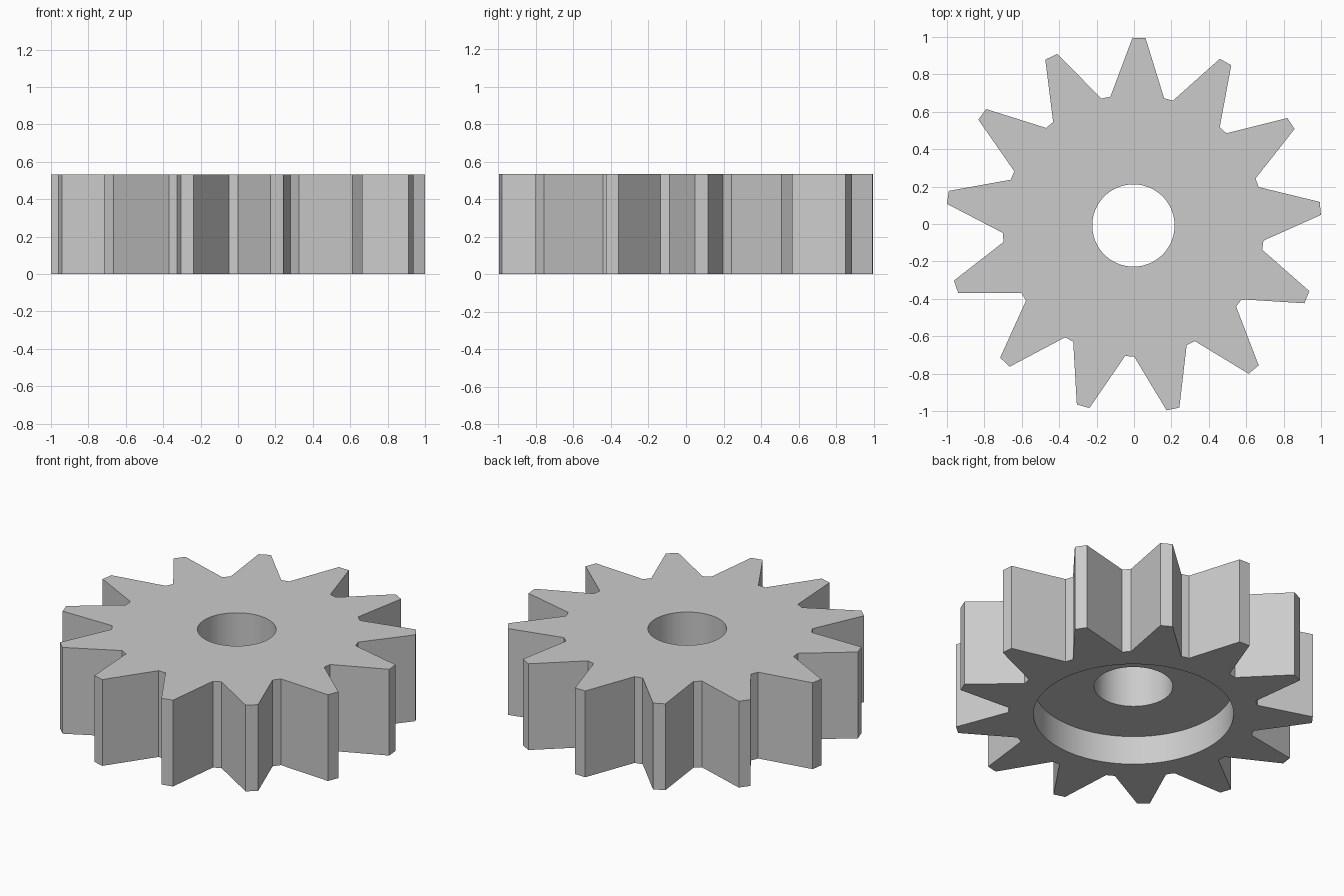
import bpy
import bmesh
from math import cos, sin, radians, tau

TEETH = 13
HEIGHT = 0.533
TIP_R, ROOT_R = 1.004, 0.70
CENTRE = (-0.003, -0.008)
FIRST_TOOTH = radians(88.3)
HALF_LAND = radians(2.0)

if "Cube" in bpy.data.objects:
    bpy.data.objects.remove(bpy.data.objects["Cube"], do_unlink=True)

grey = bpy.data.materials.new("plain grey")
grey.use_nodes = True
grey.diffuse_color = (0.6, 0.6, 0.6, 1)
grey.node_tree.nodes["Principled BSDF"].inputs["Base Color"].default_value = (0.6, 0.6, 0.6, 1)


def prism(name, points, z0, z1):
    """Extrude a flat outline, given around the gear axis, from z0 to z1."""
    bm = bmesh.new()
    face = bm.faces.new([bm.verts.new((x + CENTRE[0], y + CENTRE[1], z0)) for x, y in points])
    grown = bmesh.ops.extrude_face_region(bm, geom=[face], use_keep_orig=True)
    top = [v for v in grown["geom"] if isinstance(v, bmesh.types.BMVert)]
    bmesh.ops.translate(bm, verts=top, vec=(0, 0, z1 - z0))
    bmesh.ops.recalc_face_normals(bm, faces=bm.faces)
    mesh = bpy.data.meshes.new(name)
    bm.to_mesh(mesh)
    bm.free()
    mesh.materials.append(grey)
    obj = bpy.data.objects.new(name, mesh)
    bpy.context.collection.objects.link(obj)
    return obj


def polar(radius, angle):
    return radius * cos(angle), radius * sin(angle)


def circle(radius, sides=96):
    return [polar(radius, tau * i / sides) for i in range(sides)]


# Toothed body: a flat tip and a flat root land for every tooth
outline = []
for i in range(TEETH):
    tip = FIRST_TOOTH + tau * i / TEETH
    root = tip + tau / TEETH / 2
    for radius, angle in ((TIP_R, tip), (ROOT_R, root)):
        outline += [polar(radius, angle - HALF_LAND), polar(radius, angle + HALF_LAND)]
gear = prism("gear_body", outline, 0, HEIGHT)

# Through bore and shallow round recess in the underside
cutters = [
    prism("bore_cutter", circle(0.22), -0.2, HEIGHT + 0.2),
    prism("recess_cutter", circle(0.56), -0.1, HEIGHT / 3),
]
bpy.ops.object.select_all(action="DESELECT")
bpy.context.view_layer.objects.active = gear
gear.select_set(True)
for cutter in cutters:
    cutter.hide_render = True
    mod = gear.modifiers.new(cutter.name, "BOOLEAN")
    mod.operation = "DIFFERENCE"
    mod.solver = "EXACT"
    mod.object = cutter
    bpy.ops.object.modifier_apply(modifier=mod.name)
    bpy.data.objects.remove(cutter, do_unlink=True)

# Round walls smooth, teeth crisp
bpy.ops.object.shade_smooth_by_angle(angle=radians(30))
